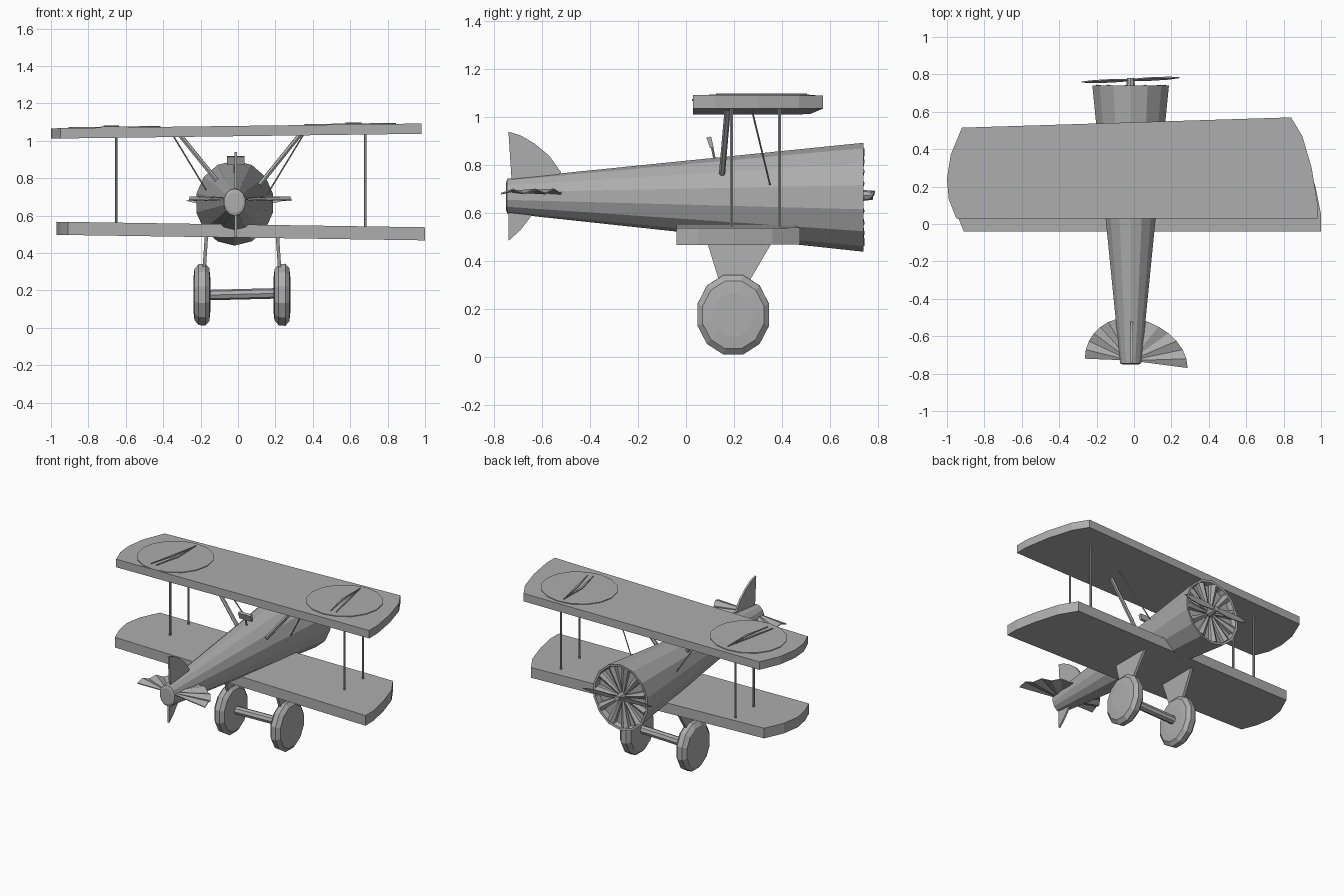
import bpy, bmesh, math
from mathutils import Vector

cube = bpy.data.objects.get("Cube")
if cube:
    bpy.data.objects.remove(cube, do_unlink=True)

grey = bpy.data.materials.new("plain_grey")
grey.use_nodes = True
COLOUR = (0.42, 0.42, 0.42, 1)
grey.diffuse_color = COLOUR
grey.node_tree.nodes["Principled BSDF"].inputs["Base Color"].default_value = COLOUR


def finish(name, bm):
    bmesh.ops.recalc_face_normals(bm, faces=bm.faces)
    mesh = bpy.data.meshes.new(name)
    bm.to_mesh(mesh)
    bm.free()
    mesh.materials.append(grey)
    obj = bpy.data.objects.new(name, mesh)
    bpy.context.collection.objects.link(obj)
    return obj


def loft(name, rings, cap=True):
    """Skin a list of equal-length point loops."""
    bm = bmesh.new()
    loops = [[bm.verts.new(p) for p in ring] for ring in rings]
    n = len(loops[0])
    for a, b in zip(loops, loops[1:]):
        for i in range(n):
            j = (i + 1) % n
            bm.faces.new((a[i], a[j], b[j], b[i]))
    if cap:
        bm.faces.new(loops[0])
        bm.faces.new(loops[-1])
    return finish(name, bm)


def rod(name, start, end, r0, r1=None, sides=6):
    """Straight bar, optionally tapered, between two points."""
    a, b = Vector(start), Vector(end)
    turn = (b - a).to_track_quat('Z', 'Y')
    r1 = r0 if r1 is None else r1
    circle = [Vector((math.cos(t), math.sin(t), 0)) for t in
              (math.tau * i / sides for i in range(sides))]
    return loft(name, [[a + turn @ (c * r0) for c in circle],
                       [b + turn @ (c * r1) for c in circle]])


def oval(centre, ra, rb, sides, axis):
    """Ellipse across the x or y axis."""
    x, y, z = centre
    pts = []
    for i in range(sides):
        t = math.tau * (i + 0.5) / sides
        c, s = ra * math.cos(t), rb * math.sin(t)
        pts.append((x + c, y, z + s) if axis == 'y' else (x, y + c, z + s))
    return pts


# Fuselage: tapered tube with a recessed nose
CX, CZ, SIDES = -0.018, 0.667, 14
loft("fuselage", [
    oval((CX, -0.75, 0.67), 0.045, 0.055, SIDES, 'y'),
    oval((CX, -0.745, 0.672), 0.058, 0.072, SIDES, 'y'),
    oval((CX, 0.74, CZ), 0.21, 0.227, SIDES, 'y'),
    oval((CX, 0.738, CZ), 0.195, 0.212, SIDES, 'y'),
    oval((CX, 0.70, CZ), 0.19, 0.207, SIDES, 'y')])

# Radial engine and propeller
for i in range(11):
    t = math.tau * i / 11
    c, s = math.cos(t), math.sin(t)
    rod("engine_cylinder", (CX + 0.03 * c, 0.715, CZ + 0.03 * s),
        (CX + 0.19 * c, 0.715, CZ + 0.205 * s), 0.01, 0.03)
rod("propeller_hub", (CX, 0.70, 0.675), (CX, 0.78, 0.675), 0.028, 0.018, 8)
for side, y in ((-1, 0.758), (1, 0.782)):
    outline = [(0.0, 0.008), (0.1, 0.018), (0.2, 0.014), (0.262, 0.003),
               (0.2, -0.012), (0.1, -0.016), (0.0, -0.008)]
    loft("propeller_blade", [
        [(CX + side * u, 0.77 + (y - 0.77) * u / 0.26 + k + v * 0.4, 0.677 + v)
         for u, v in outline] for k in (-0.003, 0.003)])


# Wings: slabs with rounded tips, slightly skewed
def wing(name, outline, level, slope, thick):
    loft(name, [[(x, y, level + slope * x - d) for x, y in outline]
                for d in (thick, 0)])


wing("upper_wing", [(-0.95, 0.03), (-0.99, 0.13), (-1.0, 0.24), (-0.98, 0.37),
                    (-0.92, 0.515), (0.84, 0.57), (0.9, 0.47), (0.95, 0.3),
                    (0.98, 0.12), (0.98, 0.03)], 1.08, 0.013, 0.055)
wing("lower_wing", [(-0.91, -0.04), (-0.95, 0.06), (-0.97, 0.17), (-0.95, 0.29),
                    (-0.89, 0.42), (0.85, 0.475), (0.92, 0.36), (0.97, 0.2),
                    (1.0, 0.05), (1.0, -0.04)], 0.553, -0.015, 0.07)

# Round wing markings with slim ridges
for x, y, tilt in ((-0.66, 0.26, -0.04), (0.6, 0.305, 0.04)):
    z = 1.08 + 0.013 * x
    ring = [(x + 0.245 * math.cos(t), y + 0.235 * math.sin(t))
            for t in (math.tau * i / 16 for i in range(16))]
    loft("wing_roundel", [[(px, py, z + 0.013 * (px - x) + h) for px, py in ring]
                          for h in (-0.004, 0.005)])
    for dx in (-0.5, 0.5):
        shape = [(-tilt * 0.5, 0.2), (dx * 0.05, 0.0), (tilt + dx * 0.04, -0.18),
                 (dx * 0.02, 0.0)]
        loft("roundel_ridge", [[(x + u, y + v, z + h) for u, v in shape]
                               for h in (0.003, 0.011)])

# Wing struts
for x in (-0.65, 0.68):
    for y in (0.19, 0.39):
        rod("wing_strut", (x, y, 0.53), (x, y, 1.05), 0.007)

# Centre struts and thin braces
for side in (-1, 1):
    rod("centre_strut", (0.01 + side * 0.105, 0.15, 0.765),
        (0.01 + side * 0.335, 0.175, 1.05), 0.013)
    rod("centre_brace", (side * 0.16, 0.35, 0.72), (side * 0.36, 0.27, 1.05), 0.004)

# Windscreen wedge
loft("windscreen", [[(x, 0.085, 0.915), (x, 0.105, 0.92), (x, 0.115, 0.875),
                     (x, 0.1, 0.872)] for x in (-0.06, 0.035)])
rod("windscreen_post", (CX, 0.12, 0.82), (CX, 0.108, 0.88), 0.006)


# Tail fins
def plate(name, outline, x, thick):
    loft(name, [[(x + d, y, z) for y, z in outline] for d in (-thick, thick)])


plate("tail_fin", [(-0.74, 0.94), (-0.69, 0.925), (-0.63, 0.89), (-0.57, 0.84),
                   (-0.52, 0.77), (-0.6, 0.71), (-0.725, 0.71)], -0.012, 0.006)
plate("lower_fin", [(-0.74, 0.485), (-0.69, 0.53), (-0.64, 0.595),
                    (-0.64, 0.64), (-0.74, 0.64)], -0.012, 0.006)

# Tailplane: pleated fans on both sides
for side, reach, drop in ((-1, 0.245, 0.01), (1, 0.305, -0.04)):
    rim = []
    for i in range(8):
        t = math.radians(85) * i / 7
        rim.append((CX + side * reach * math.cos(t),
                    -0.73 + drop * math.cos(t) + 0.23 * math.sin(t),
                    0.69 + (0.01 if i % 2 else -0.008)))
    bm = bmesh.new()
    for k in (-0.003, 0.003):
        hub = bm.verts.new((CX, -0.73, 0.69 + k))
        edge = [bm.verts.new((x, y, z + k)) for x, y, z in rim]
        for a, b in zip(edge, edge[1:]):
            bm.faces.new((hub, a, b))
    bmesh.ops.bridge_loops(bm, edges=[e for e in bm.edges if e.is_boundary])
    finish("tailplane", bm)

# Landing gear: faceted wheels, flat legs and axle
for x, z, lean in ((-0.193, 0.178, 0.012), (0.235, 0.177, -0.012)):
    profile = [(-0.045, 0.55), (-0.04, 0.82), (-0.018, 0.98), (0.018, 1.0),
               (0.04, 0.85), (0.045, 0.55)]
    loft("wheel", [oval((x + u, 0.197, z), 0.155 * s, 0.172 * s, 12, 'x')
                   for u, s in profile])
    top, low = x + lean * 2, x + lean
    legs = [(top, 0.085, 0.49), (top, 0.365, 0.49), (low, 0.26, 0.31), (low, 0.14, 0.31)]
    loft("gear_leg", [[(px + d, y, pz) for px, y, pz in legs] for d in (-0.009, 0.009)])
rod("axle", (-0.18, 0.2, 0.175), (0.22, 0.2, 0.185), 0.028, sides=8)
